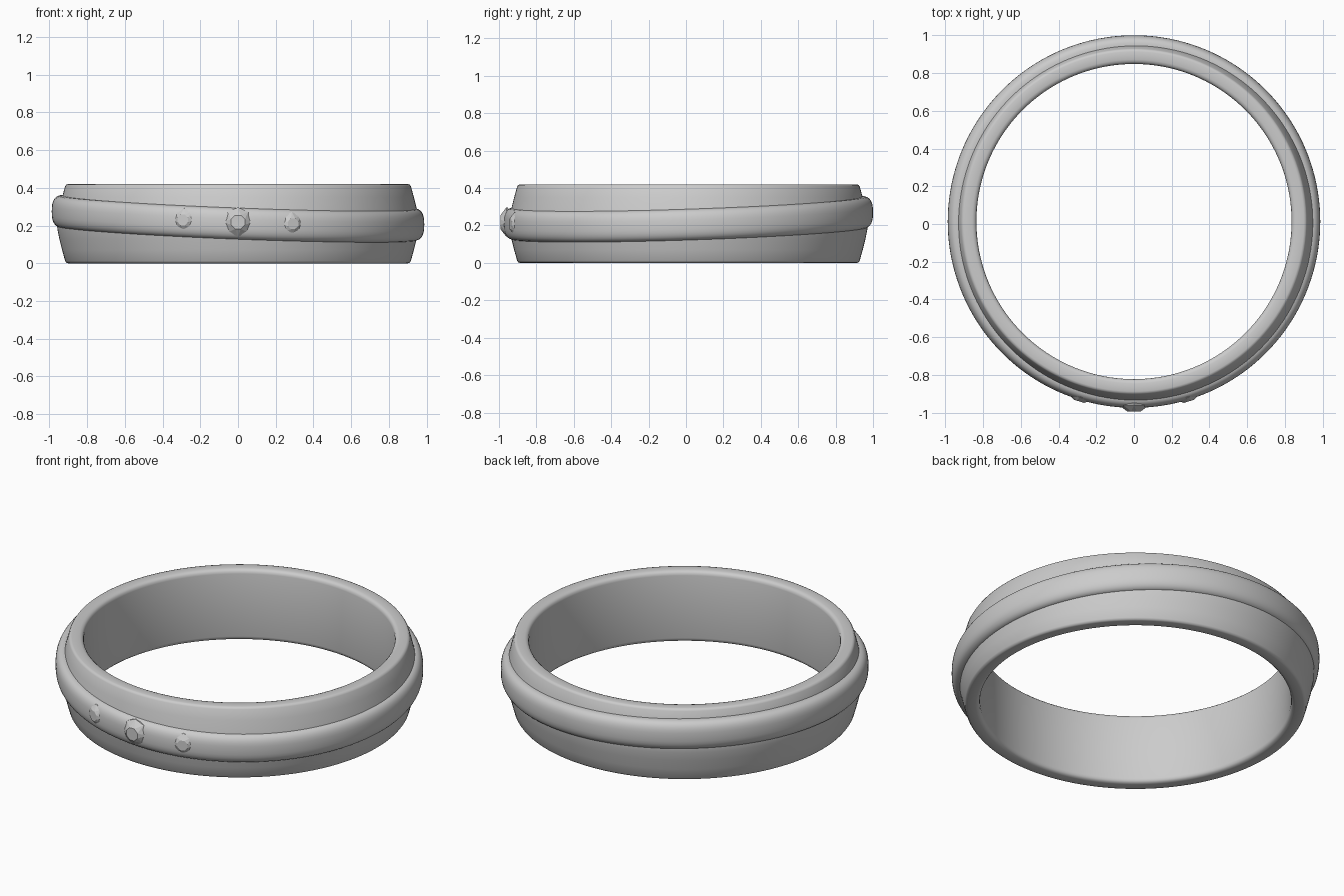
import bpy, bmesh
from math import sin, cos, pi, atan2
from mathutils import Vector, Matrix

if "Cube" in bpy.data.objects:
    bpy.data.objects.remove(bpy.data.objects["Cube"])

CY = 0.013          # ring axis offset, the stones fill the front
SEG = 160


def finish(name, bm, angle=None):
    bmesh.ops.recalc_face_normals(bm, faces=bm.faces)
    me = bpy.data.meshes.new(name)
    bm.to_mesh(me)
    bm.free()
    ob = bpy.data.objects.new(name, me)
    bpy.context.collection.objects.link(ob)
    if angle:
        bpy.ops.object.select_all(action='DESELECT')
        ob.select_set(True)
        bpy.context.view_layer.objects.active = ob
        bpy.ops.object.shade_smooth_by_angle(angle=angle)
    return ob


def tilt(x, y):
    return 0.24 - 0.035 * x + 0.03 * y


def lathe(name, profile, offset=lambda x, y: 0.0):
    """Closed (radius, z) profile swept round the ring axis."""
    bm = bmesh.new()
    rings = []
    for i in range(SEG):
        a = 2 * pi * i / SEG
        c, s = cos(a), sin(a)
        rings.append([bm.verts.new((r * c, r * s + CY, z + offset(c, s)))
                      for r, z in profile])
    n = len(profile)
    for i in range(SEG):
        p, q = rings[i], rings[(i + 1) % SEG]
        for j in range(n):
            k = (j + 1) % n
            bm.faces.new((p[j], q[j], q[k], p[k]))
    return finish(name, bm, 0.7)


# Barrel-shaped main band with softened rims
lower = [(0.835, 0.21), (0.835, 0.025), (0.838, 0.012), (0.846, 0.004), (0.858, 0.0),
         (0.900, 0.0), (0.910, 0.003), (0.916, 0.012), (0.932, 0.07), (0.947, 0.13),
         (0.957, 0.18), (0.959, 0.21)]
upper = [(r, 0.42 - z) for r, z in reversed(lower[1:-1])]
lathe("main_band", lower + upper)

# Rounded raised band, slightly tilted around the main band
oval = []
for i in range(32):
    a = 2 * pi * i / 32
    c, s = cos(a), sin(a)
    oval.append((0.930 + 0.057 * abs(c) ** 0.75 * (1 if c > 0 else -1),
                 0.084 * abs(s) ** 0.75 * (1 if s > 0 else -1)))
lathe("tilted_band", oval, tilt)


# Faceted stones with crown, table and buried pavilion
def stone(name, x, radius, out):
    n = 8
    levels = [(0.35, -0.05), (1.0, -0.016), (1.0, -0.008), (0.5, out)]
    bm = bmesh.new()
    rings = []
    for i, (f, h) in enumerate(levels):
        turn = pi / n if i == 3 else 0
        rings.append([bm.verts.new((radius * f * cos(2 * pi * k / n + turn),
                                    radius * f * sin(2 * pi * k / n + turn), h))
                      for k in range(n)])
    for i in range(3):
        for k in range(n):
            a, b = rings[i][k], rings[i][(k + 1) % n]
            c, d = rings[i + 1][(k + 1) % n], rings[i + 1][k]
            if i < 2:
                bm.faces.new((a, b, c, d))
            else:
                bm.faces.new((a, b, d))
                bm.faces.new((b, c, d))
    bm.faces.new(rings[0])
    bm.faces.new(rings[3])
    r = 0.982
    y = -(r * r - x * x) ** 0.5
    normal = Vector((x, y, 0)).normalized()
    rot = normal.to_track_quat('Z', 'Y').to_matrix().to_4x4()
    z = tilt(x / r, y / r) + 0.008
    bm.transform(Matrix.Translation((x, y + CY, z)) @ rot)
    finish(name, bm)


stone("centre_stone", 0, 0.078, 0.024)
stone("left_stone", -0.288, 0.062, 0.014)
stone("right_stone", 0.288, 0.062, 0.014)
